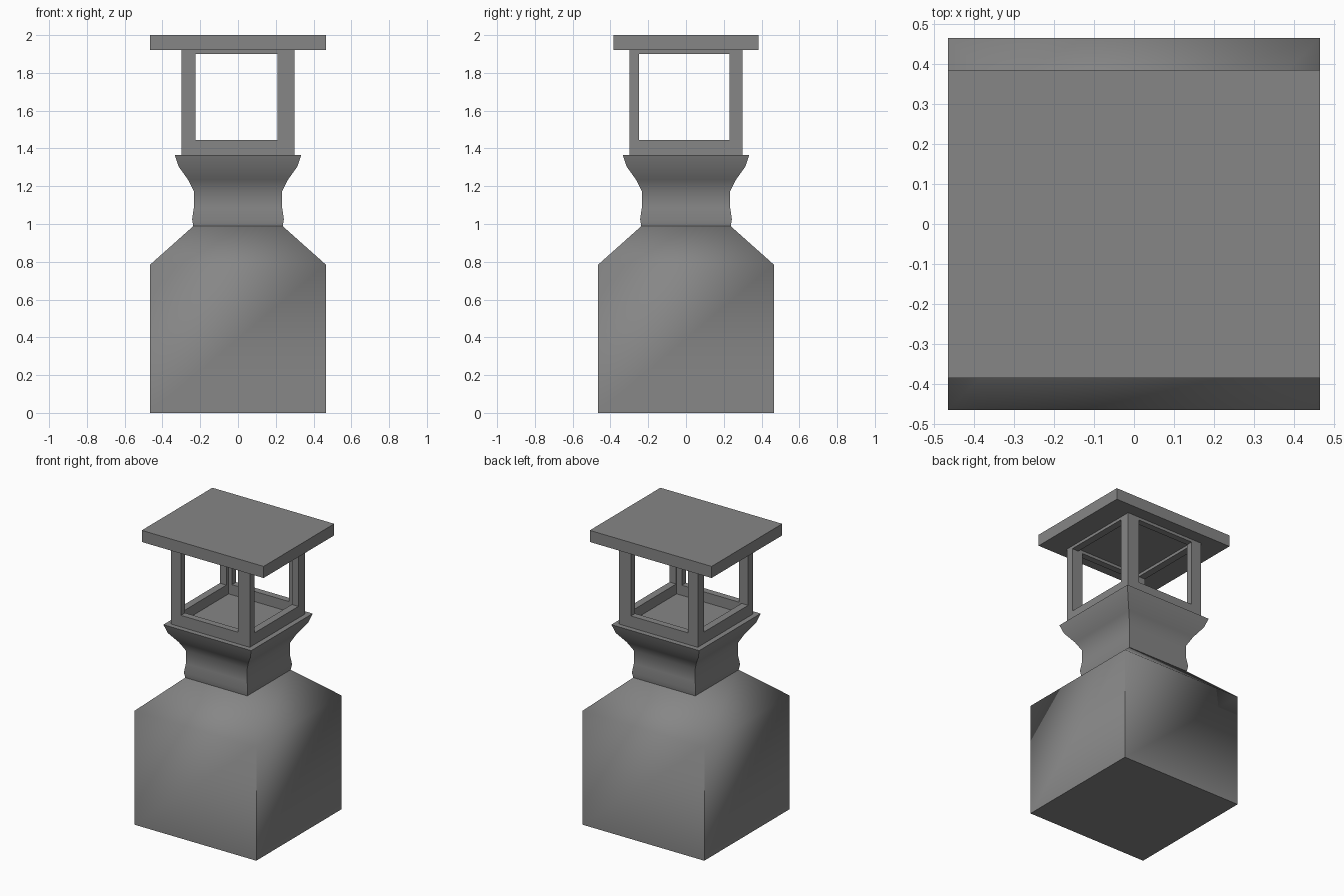
import bpy
import bmesh
from math import radians

if "Cube" in bpy.data.objects:
    bpy.data.objects.remove(bpy.data.objects["Cube"], do_unlink=True)

# Single stone colour
stone = bpy.data.materials.new("grey stone")
stone.use_nodes = True
grey = (0.24, 0.24, 0.24, 1)
stone.diffuse_color = grey
stone.node_tree.nodes["Principled BSDF"].inputs["Base Color"].default_value = grey


def add_object(name, bm):
    bmesh.ops.recalc_face_normals(bm, faces=bm.faces[:])
    mesh = bpy.data.meshes.new(name)
    bm.to_mesh(mesh)
    bm.free()
    mesh.materials.append(stone)
    obj = bpy.data.objects.new(name, mesh)
    bpy.context.collection.objects.link(obj)
    return obj


def select_only(obj):
    bpy.ops.object.select_all(action='DESELECT')
    obj.select_set(True)
    bpy.context.view_layer.objects.active = obj


def box(name, low, high):
    bm = bmesh.new()
    bmesh.ops.create_cube(bm, size=1)
    for v in bm.verts:
        v.co = [(a + b) / 2 + c * (b - a) for a, b, c in zip(low, high, v.co)]
    return add_object(name, bm)


def square_loft(name, profile):
    """Stack square rings given as (half width, height) and cap both ends."""
    bm = bmesh.new()
    rings = [[bm.verts.new((sx * w, sy * w, z))
              for sx, sy in ((-1, -1), (1, -1), (1, 1), (-1, 1))] for w, z in profile]
    for a, b in zip(rings, rings[1:]):
        for i in range(4):
            j = (i + 1) % 4
            bm.faces.new((a[i], a[j], b[j], b[i]))
    bm.faces.new(rings[0])
    bm.faces.new(rings[-1])
    obj = add_object(name, bm)
    select_only(obj)
    bpy.ops.object.shade_smooth_by_angle(angle=radians(60))
    return obj


# Pedestal with sloping shoulders, and the flared neck on it
square_loft("pedestal", [(0.465, 0), (0.465, 0.785), (0.235, 0.99)])
square_loft("flared_neck", [(0.236, 0.985), (0.243, 1.025), (0.234, 1.085), (0.234, 1.175),
                            (0.265, 1.235), (0.315, 1.305), (0.335, 1.365)])

# Hollow lantern chamber with an opening through each side
chamber = box("lantern_chamber", (-0.3, -0.3, 1.36), (0.3, 0.3, 1.92))
cutters = [
    box("cavity_cutter", (-0.25, -0.255, 1.375), (0.25, 0.255, 2.1)),
    box("front_back_cutter", (-0.225, -0.5, 1.445), (0.21, 0.5, 1.9)),
    box("side_cutter", (-0.5, -0.25, 1.445), (0.5, 0.23, 1.9)),
]
select_only(chamber)
for cutter in cutters:
    cutter.hide_render = True
    mod = chamber.modifiers.new("opening", 'BOOLEAN')
    mod.operation = 'DIFFERENCE'
    mod.solver = 'EXACT'
    mod.object = cutter
    bpy.ops.object.modifier_apply(modifier=mod.name)
    bpy.data.objects.remove(cutter, do_unlink=True)

# Flat roof slab
box("roof_slab", (-0.465, -0.385, 1.92), (0.465, 0.385, 2.0))
